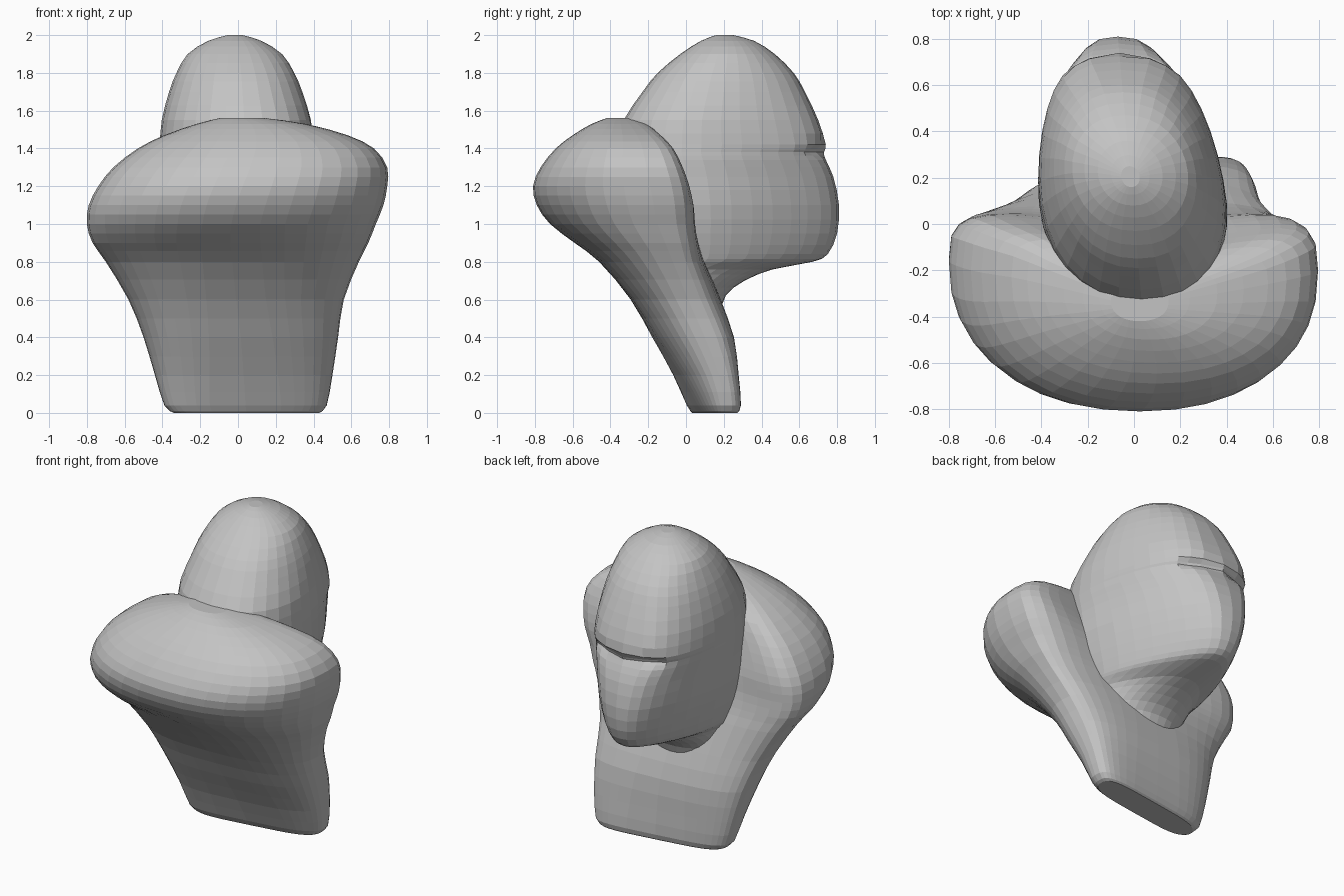
import bpy, bmesh, math

if "Cube" in bpy.data.objects:
    bpy.data.objects.remove(bpy.data.objects["Cube"])

stone = bpy.data.materials.new("plain_grey")
stone.diffuse_color = (0.55, 0.55, 0.55, 1)
stone.use_nodes = True
stone.node_tree.nodes["Principled BSDF"].inputs["Base Color"].default_value = stone.diffuse_color


def spow(v, p):
    return math.copysign(abs(v) ** p, v)


def refine(rows, sub):
    """Catmull-Rom interpolation between the key sections."""
    out = []
    n = len(rows)
    for i in range(n - 1):
        quad = (rows[max(i - 1, 0)], rows[i], rows[i + 1], rows[min(i + 2, n - 1)])
        for j in range(sub):
            t = j / sub
            out.append([0.5 * (2 * b + (c - a) * t + (2 * a - 5 * b + 4 * c - d) * t * t
                               + (3 * b - a - 3 * c + d) * t ** 3)
                        for a, b, c, d in zip(*quad)])
    out.append(list(rows[-1]))
    return out


def loft(name, rows, section, seg, sub=2):
    """Stack closed horizontal sections into one flat-faced solid."""
    bm = bmesh.new()
    rings = []
    for row in refine(rows, sub):
        rings.append([bm.verts.new(section(row, 2 * math.pi * k / seg))
                      for k in range(seg)])
    for lo, hi in zip(rings, rings[1:]):
        for k in range(seg):
            m = (k + 1) % seg
            bm.faces.new((lo[k], lo[m], hi[m], hi[k]))
    bm.faces.new(rings[0][::-1])
    bm.faces.new(rings[-1])
    bmesh.ops.recalc_face_normals(bm, faces=bm.faces)
    mesh = bpy.data.meshes.new(name)
    bm.to_mesh(mesh)
    bm.free()
    mesh.materials.append(stone)
    ob = bpy.data.objects.new(name, mesh)
    bpy.context.collection.objects.link(ob)
    return ob


# Torso: thin leaning slab that swells into hunched, crescent shoulders
# z, left x, right x, rear y, end y, front bulge, front hollow
torso_rows = [
    (0.00, -.34, .43, .06, .14, .09, 0),
    (0.04, -.39, .47, .03, .14, .11, 0),
    (0.20, -.44, .50, -.05, .12, .13, 0),
    (0.40, -.50, .53, -.17, .06, .18, 0),
    (0.60, -.58, .56, -.29, -.01, .19, 0),
    (0.80, -.70, .64, -.46, -.07, .20, .03),
    (0.90, -.77, .69, -.59, -.11, .24, .07),
    (1.00, -.80, .73, -.72, -.15, .29, .11),
    (1.10, -.79, .77, -.79, -.17, .32, .14),
    (1.20, -.74, .79, -.81, -.19, .33, .17),
    (1.30, -.66, .79, -.77, -.21, .31, .17),
    (1.40, -.53, .72, -.69, -.23, .26, .14),
    (1.47, -.39, .58, -.60, -.26, .19, .08),
    (1.53, -.22, .36, -.50, -.30, .12, .03),
    (1.56, -.10, .15, -.42, -.33, .04, 0),
]


def torso_section(row, ang):
    z, xl, xr, yb, ye, bulge, hollow = row
    c, s = math.cos(ang), math.sin(ang)
    x = (xl + xr) / 2 + (xr - xl) / 2 * spow(c, .45 + .47 * min(1, z))
    if s < 0:
        y = ye + (yb - ye) * abs(s) ** .85
    else:
        y = ye + bulge * s ** .6 - hollow * s ** 3
    y += .15 * max(0, 1 - z / .8) * x      # slight twist of the foot
    return x, y, z


loft("torso", torso_rows, torso_section, 36)

# Head and neck: egg-shaped sections, tapering to a blunt muzzle facing +y
# z, half width, rear y, face y, taper toward the face, side squareness
head_rows = [
    (0.50, .20, -.10, .17, 0, .9),
    (0.62, .26, -.20, .21, 0, .9),
    (0.70, .29, -.24, .31, .15, .9),
    (0.76, .30, -.28, .46, .30, .9),
    (0.80, .31, -.29, .67, .40, .9),
    (0.84, .32, -.30, .75, .42, .85),
    (0.95, .35, -.32, .80, .40, .75),
    (1.10, .38, -.33, .81, .34, .7),
    (1.25, .39, -.34, .78, .25, .65),
    (1.34, .40, -.35, .74, .17, .62),
    (1.38, .40, -.36, .73, .14, .6),
    (1.42, .40, -.36, .74, .12, .6),
    (1.55, .39, -.33, .70, .10, .65),
    (1.70, .35, -.23, .63, .06, .75),
    (1.80, .31, -.15, .57, .05, .8),
    (1.90, .25, -.03, .47, 0, .9),
    (1.97, .14, .08, .36, 0, 1),
    (2.00, .04, .16, .25, 0, 1),
]


def head_section(row, ang):
    z, hw, yb, yf, taper, sq = row
    c, s = math.cos(ang), math.sin(ang)
    x = hw * spow(c, sq if s > 0 else .9) * (1 - taper * s)
    y = (yb + yf) / 2 + (yf - yb) / 2 * s
    if s > 0:                              # eye hollows under the brow
        y -= .05 * math.exp(-((z - 1.39) / .03) ** 2 - ((abs(x) - .17) / .07) ** 2)
    return x - .015 - .09 * (y - .2), y, z   # head turned a little to one side


loft("head_and_neck", head_rows, head_section, 32)
